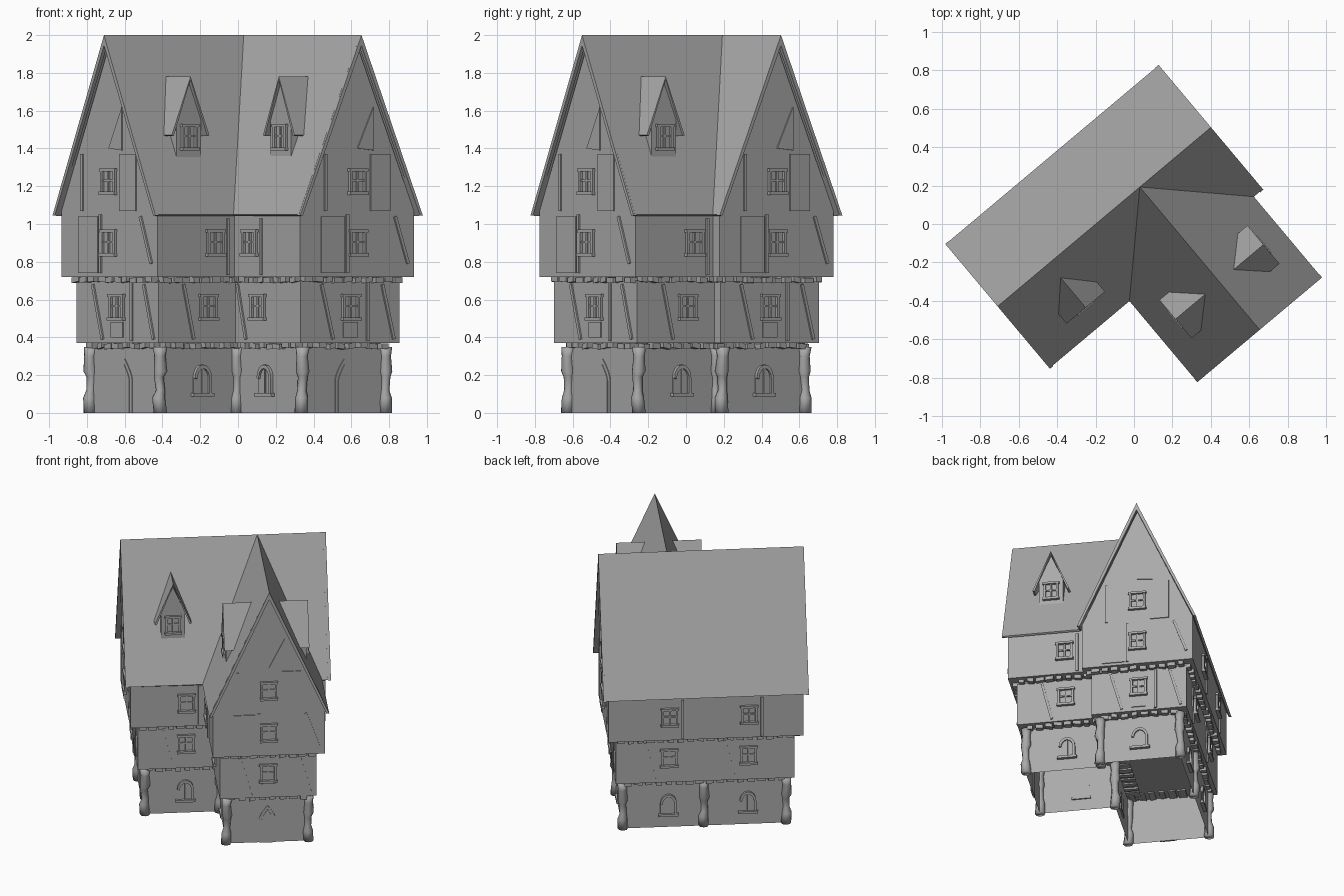
import bpy, bmesh, math, random
from mathutils import Matrix, Vector

random.seed(4)
if "Cube" in bpy.data.objects:
    bpy.data.objects.remove(bpy.data.objects["Cube"], do_unlink=True)

YAW = math.radians(40)
grey = bpy.data.materials.new("weathered grey")
grey.use_nodes = True
grey.diffuse_color = (0.4, 0.4, 0.4, 1)
grey.node_tree.nodes["Principled BSDF"].inputs["Base Color"].default_value = (0.4, 0.4, 0.4, 1)

# Roof plan: main range along x, wing towards -y
XL, XR, YF, YB = -0.807, 0.618, -0.292, 0.55
WL, WR, WF = -0.276, 0.569, -0.83
RY, RX, EAVE, TOP, HALF = 0.128, 0.147, 1.05, 2.0, 0.42
JETTY_TOP, JETTY_MID, JETTY_LOW = 0.025, 0.082, 0.135
# wall name: (quarter turns, distance of the eave line from the origin)
WALLS = {"wing_front": (0, -WF), "main_front": (0, -YF), "main_right": (1, XR),
         "wing_right": (1, WR), "main_back": (2, YB), "main_left": (3, -XL), "wing_left": (3, -WL)}
GABLES = {"wing_front": RX, "main_right": RY, "main_left": -RY}


def turn(k):
    return Matrix.Rotation(k * math.pi / 2, 4, 'Z')


def on_wall(name, s, z, inset):
    k, dist = WALLS[name]
    return turn(k) @ Matrix.Translation((s, inset - dist, z))


def finish(bm, name, thickness=0, smooth=False):
    if not thickness:
        bmesh.ops.recalc_face_normals(bm, faces=bm.faces)
    mesh = bpy.data.meshes.new(name)
    bm.to_mesh(mesh)
    bm.free()
    ob = bpy.data.objects.new(name, mesh)
    bpy.context.collection.objects.link(ob)
    ob.rotation_euler.z = YAW
    mesh.materials.append(grey)
    if thickness:
        mod = ob.modifiers.new("thickness", 'SOLIDIFY')
        mod.thickness, mod.offset = thickness, -1
    if smooth:
        for p in mesh.polygons:
            p.use_smooth = True
    return ob


def prism(bm, M, pts, off, open_base=False):
    a = [bm.verts.new(M @ Vector(p)) for p in pts]
    b = [bm.verts.new(M @ (Vector(p) + Vector(off))) for p in pts]
    if not open_base:
        bm.faces.new(a)
    bm.faces.new(b[::-1])
    for i in range(len(a)):
        j = (i + 1) % len(a)
        bm.faces.new((a[i], b[i], b[j], a[j]))


def box(bm, M, x0, x1, z0, z1, depth, back=0.01):
    prism(bm, M, [(x0, back, z0), (x1, back, z0), (x1, back, z1), (x0, back, z1)], (0, -depth - back, 0))


def plate(bm, M, pts, depth=0.007):
    prism(bm, M, [(x, 0.005, z) for x, z in pts], (0, -depth - 0.005, 0))


def beam(bm, M, a, b, w=0.018):
    d = Vector((b[0] - a[0], b[1] - a[1])).normalized() * w / 2
    n = Vector((-d.y, d.x))
    plate(bm, M, [Vector(a) + n, Vector(b) + n, Vector(b) - n, Vector(a) - n], 0.009)


def sheet(bm, M, pts):
    f = bm.faces.new([bm.verts.new(M @ Vector(p)) for p in pts])
    f.normal_update()
    if f.normal.z < 0:
        f.normal_flip()


def plan(d):
    return [(XL + d, YF + d), (WL + d, YF + d), (WL + d, WF + d), (WR - d, WF + d),
            (WR - d, YF + d), (XR - d, YF + d), (XR - d, YB - d), (XL + d, YB - d)]


# Storey walls
I = Matrix.Identity(4)
for name, d, z0, z1, hollow in (("ground_floor_walls", JETTY_LOW, 0, 0.35, True),
                                ("middle_floor_walls", JETTY_MID, 0.37, 0.7, False)):
    bm = bmesh.new()
    prism(bm, I, [(x, y, z0) for x, y in plan(d)], (0, 0, z1 - z0), hollow)
    finish(bm, name)

# Upper storey with gables
bm = bmesh.new()
w, d = HALF - JETTY_TOP, JETTY_TOP
for k, c, front, back in ((1, RY, -XR + d, -XL - d), (0, RX, WF + d, RY)):
    outline = [(-w, 0.72), (w, 0.72), (w, 1.065), (0, 1.95), (-w, 1.065)]
    prism(bm, turn(k), [(c + x, front, z) for x, z in outline], (0, back - front, 0))
finish(bm, "upper_floor_walls")

# Main and wing roof, meeting in two valleys
bm = bmesh.new()
join = (RX, RY, TOP)
vl, vr = (WL, YF, EAVE), (WR, YF, EAVE)
for pts in ([(XL, YB, EAVE), (XR, YB, EAVE), (XR, RY, TOP), join, (XL, RY, TOP)],
            [(XL, RY, TOP), join, vl, (XL, YF, EAVE)],
            [(XR, RY, TOP), join, vr, (XR, YF, EAVE)],
            [join, (RX, WF, TOP), (WL, WF, EAVE), vl],
            [join, (RX, WF, TOP), (WR, WF, EAVE), vr]):
    sheet(bm, I, pts)
bmesh.ops.remove_doubles(bm, verts=bm.verts, dist=0.0001)
finish(bm, "roof", 0.016)

# Barge boards on the gable ends
bm = bmesh.new()
for name, c in GABLES.items():
    M = on_wall(name, c, 0, 0)
    for s in (-1, 1):
        prism(bm, M, [(0, 0.01, TOP), (s * 0.424, 0.01, 1.045), (s * 0.405, 0.01, 1.045), (0, 0.01, 1.945)],
              (0, -0.022, 0))
finish(bm, "barge_boards")


# Windows
def window(bm, M, w=0.05, h=0.12):
    for s in (-1, 1):
        box(bm, M, s * w - 0.008, s * w + 0.008, 0, h, 0.014)
    box(bm, M, -0.006, 0.006, 0, h, 0.009)
    box(bm, M, -w, w, h * 0.5, h * 0.5 + 0.01, 0.009)
    box(bm, M, -w - 0.014, w + 0.014, -0.012, 0.006, 0.022)
    box(bm, M, -w - 0.014, w + 0.014, h - 0.006, h + 0.01, 0.018)


def arch(w, h, rise, pointed=False, n=8):
    pts = [(-w, 0), (w, 0)]
    for i in range(n + 1):
        t = i / n * math.pi
        x = w * math.cos(t)
        z = rise * (math.sin(t) if not pointed else (1 - abs(x) / w) ** 0.7)
        pts.append((x, h + z))
    return pts


def arched_window(bm, M):
    plate(bm, M, arch(0.058, 0.085, 0.07), 0.006)
    outer, inner = arch(0.058, 0.085, 0.07), arch(0.042, 0.08, 0.055)
    for i in range(1, len(outer) - 1):
        prism(bm, M, [(x, 0, z) for x, z in (outer[i], outer[i + 1], inner[i + 1], inner[i])], (0, -0.018, 0))
    box(bm, M, -0.005, 0.005, 0, 0.14, 0.012)
    box(bm, M, -0.07, 0.07, -0.012, 0.006, 0.024)


columns = (("wing_front", RX), ("main_left", -RY), ("main_right", RY), ("main_front", -0.385),
           ("wing_left", 0.4), ("wing_right", -0.4), ("main_back", -0.16), ("main_back", 0.4))
bm, low = bmesh.new(), bmesh.new()
for name, s in columns:
    window(bm, on_wall(name, s, 0.84, JETTY_TOP))
    window(bm, on_wall(name, s, 0.5, JETTY_MID))
    if name in GABLES:
        window(bm, on_wall(name, s, 1.165, JETTY_TOP))
    if name not in ("wing_front", "main_left"):
        arched_window(low, on_wall(name, s, 0.1, JETTY_LOW))
finish(bm, "windows")
finish(low, "arched_windows")

# Pointed doors
bm = bmesh.new()
for name in ("wing_front", "main_left"):
    M = on_wall(name, GABLES[name], 0, JETTY_LOW)
    plate(bm, M, arch(0.06, 0.18, 0.105, True), 0.005)
    plate(bm, M, arch(0.043, 0.17, 0.085, True), 0.009)
finish(bm, "doors")

# Timber braces and plaster panels
bm = bmesh.new()
for name, c in GABLES.items():
    M = on_wall(name, c, 0, JETTY_TOP)
    for x0, x1, z0, z1 in ((0.09, 0.225, 1.07, 1.37), (-0.25, -0.09, 0.74, 1.04)):
        plate(bm, M, [(x0, z0), (x1, z0), (x1, z1), (x0, z1)])
    plate(bm, M, [(0.0, 1.4), (0.11, 1.39), (0.11, 1.62)])
    for a, b in (((-0.22, 1.07), (-0.22, 1.37)), ((0.26, 1.04), (0.35, 0.79)), ((-0.07, 1.05), (-0.07, 0.74))):
        beam(bm, M, a, b)
    M = on_wall(name, c, 0, JETTY_MID)
    plate(bm, M, [(-0.05, 0.4), (0.05, 0.4), (0.05, 0.48), (-0.05, 0.48)])
    for a, b in (((-0.2, 0.68), (-0.12, 0.39)), ((0.22, 0.68), (0.3, 0.39)), ((0.12, 0.69), (0.12, 0.38))):
        beam(bm, M, a, b)
for name, s in columns[3:]:
    beam(bm, on_wall(name, s, 0, JETTY_TOP), (0.09, 1.03), (0.09, 0.73))
    beam(bm, on_wall(name, s, 0, JETTY_MID), (-0.1, 0.39), (-0.17, 0.68))
finish(bm, "timber_braces")

# Joist ends under each jetty
bm = bmesh.new()
for d, z in ((JETTY_LOW, 0.348), (JETTY_MID, 0.698)):
    p = [Vector(q) for q in plan(d)]
    for a, b in zip(p, p[1:] + p[:1]):
        t = (b - a).normalized()
        n = Vector((t.y, -t.x))
        count = max(2, round((b - a).length / 0.07))
        for i in range(count):
            c = a + (b - a) * (i + 0.5) / count
            reach, hw = random.uniform(0.025, 0.045), random.uniform(0.018, 0.03)
            quad = [c - t * hw - n * 0.1, c + t * hw - n * 0.1, c + t * hw + n * reach, c - t * hw + n * reach]
            prism(bm, I, [(q.x, q.y, z - random.uniform(0, 0.012)) for q in quad], (0, 0, 0.028))
finish(bm, "joists")

# Rough corner posts
bm = bmesh.new()
spots = plan(JETTY_LOW) + [(-0.09, YB - JETTY_LOW)]
profile = ((0, 0.036), (0.08, 0.034), (0.12, 0.024), (0.19, 0.026), (0.22, 0.036), (0.3, 0.03), (0.35, 0.038))
for x, y in spots:
    rings = []
    for z, r in profile:
        dx, dy = random.uniform(-0.005, 0.005), random.uniform(-0.005, 0.005)
        rings.append([bm.verts.new((x + dx + r * math.cos(i * math.pi / 4), y + dy + r * math.sin(i * math.pi / 4), z))
                      for i in range(8)])
    for lo, hi in zip(rings, rings[1:]):
        for i in range(8):
            bm.faces.new((lo[i], lo[(i + 1) % 8], hi[(i + 1) % 8], hi[i]))
    bm.faces.new(rings[0])
    bm.faces.new(rings[-1])
finish(bm, "corner_posts", smooth=True)

# Three dormers: quarter turns, place along the slope, ridge line
roofs, walls = bmesh.new(), bmesh.new()
for k, s, ridge in ((0, -0.472, RY), (3, 0.518, RX), (1, -0.515, -RX)):
    M = turn(k) @ Matrix.Translation((s, ridge, 0))
    for e in (-0.13, 0.13):
        sheet(roofs, M, [(0, -0.097, 1.78), (0, -0.3, 1.78), (e, -0.3, 1.47), (e, -0.235, 1.47)])
    outline = [(-0.085, 1.34), (0.085, 1.34), (0.085, 1.55), (0, 1.75), (-0.085, 1.55)]
    prism(walls, M, [(x, -0.285, z) for x, z in outline], (0, 0.13, 0))
    window(walls, M @ Matrix.Translation((0, -0.285, 1.4)), 0.045, 0.12)
bmesh.ops.remove_doubles(roofs, verts=roofs.verts, dist=0.0001)
finish(roofs, "dormer_roofs", 0.014)
finish(walls, "dormer_walls")
